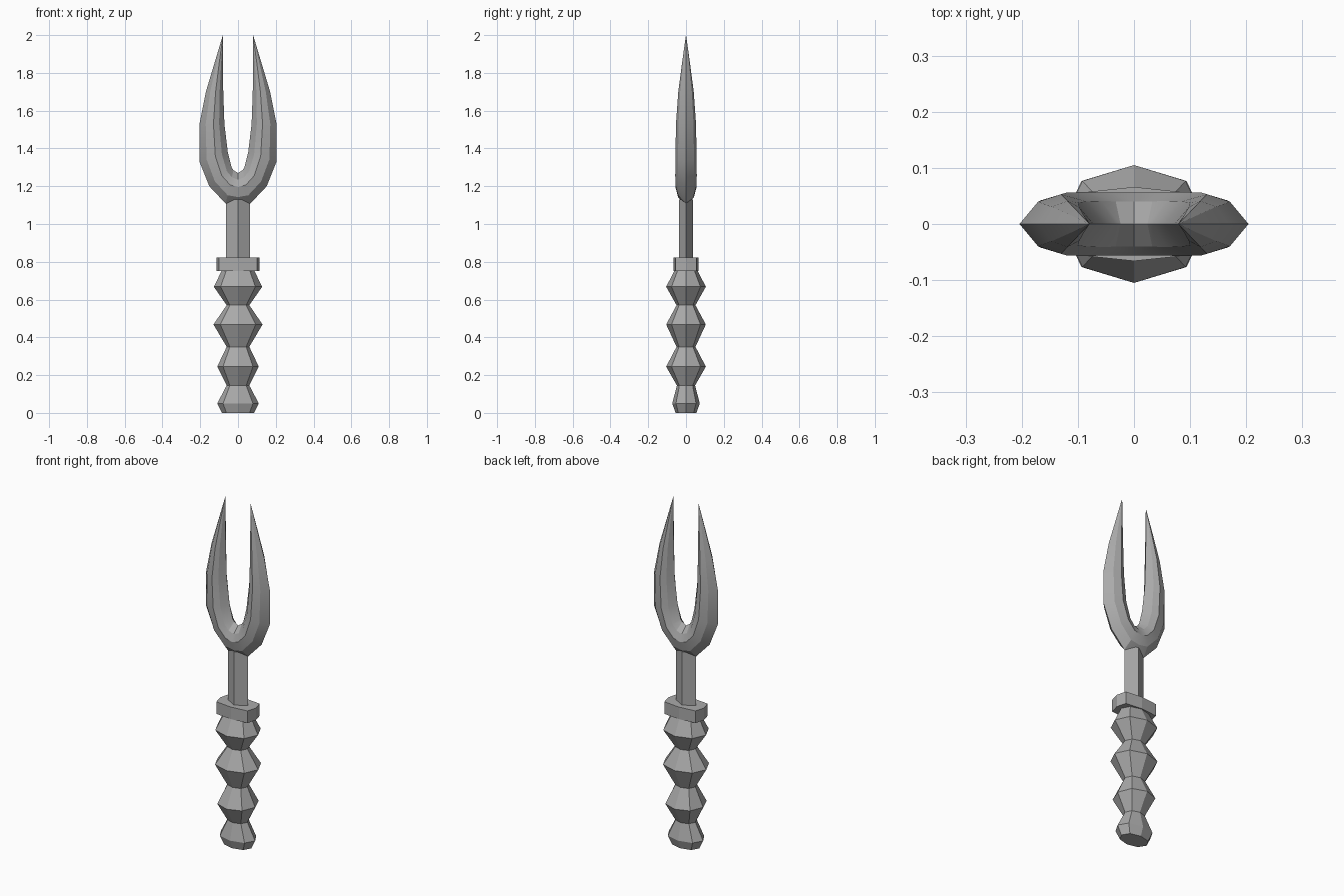
import bpy, bmesh, math

if "Cube" in bpy.data.objects:
    bpy.data.objects.remove(bpy.data.objects["Cube"])

# Dark grey metal
grey = bpy.data.materials.new("dark_grey")
grey.diffuse_color = (.40, .40, .40, 1)
grey.use_nodes = True
grey.node_tree.nodes["Principled BSDF"].inputs["Base Color"].default_value = grey.diffuse_color


def finish(name, bm):
    bmesh.ops.remove_doubles(bm, verts=bm.verts[:], dist=0.0003)
    bmesh.ops.recalc_face_normals(bm, faces=bm.faces[:])
    me = bpy.data.meshes.new(name)
    bm.to_mesh(me)
    bm.free()
    me.materials.append(grey)
    ob = bpy.data.objects.new(name, me)
    bpy.context.collection.objects.link(ob)
    return ob


def loft(bm, rings):
    """Skin equal-length closed rings."""
    rows = [[bm.verts.new(p) for p in r] for r in rings]
    n = len(rows[0])
    for a, b in zip(rows, rows[1:]):
        for i in range(n):
            j = (i + 1) % n
            bm.faces.new((a[i], a[j], b[j], b[i]))
    return rows


def octagon(cx, cy):
    return [(1, 0), (cx, cy), (0, 1), (-cx, cy),
            (-1, 0), (-cx, -cy), (0, -1), (cx, -cy)]


def column(name, levels, shape):
    """Capped flattened column; levels are (z, half width, half depth)."""
    bm = bmesh.new()
    rows = loft(bm, [[(x * w, y * d, z) for x, y in shape] for z, w, d in levels])
    bm.faces.new(rows[0][::-1])
    bm.faces.new(rows[-1])
    return finish(name, bm)


# Beaded grip
column("handle", [
    (0, .085, .055), (.05, .11, .073), (.145, .06, .048), (.245, .11, .105),
    (.35, .06, .05), (.468, .13, .105), (.57, .06, .05), (.668, .128, .105),
    (.755, .085, .06)], octagon(.72, .73))

# Collar and diamond-section shaft
column("collar", [(.752, .115, .066), (.822, .115, .066)], octagon(.87, .84))
column("shaft", [(.80, .063, .036), (1.13, .063, .036)],
       [(1, 0), (0, 1), (-1, 0), (0, -1)])

# Two-pronged head: sections (outer x, outer z, inner x, inner z, half depth)
sections = [
    (.000, 1.10, .000, 1.27, .056),
    (.065, 1.108, .024, 1.285, .056),
    (.152, 1.20, .034, 1.300, .057),
    (.204, 1.33, .054, 1.38, .056),
    (.204, 1.53, .072, 1.53, .053),
    (.170, 1.70, .078, 1.70, .041),
    (.122, 1.86, .080, 1.86, .020),
    (.080, 2.00, .0795, 1.999, .0005)]
# Position from outer to inner edge, and share of the half depth
profile = [(0, 0), (.25, -.75), (.56, -1), (.79, -.72),
           (1, 0), (.79, .72), (.56, 1), (.25, .75)]
bm = bmesh.new()
for side in (1, -1):
    loft(bm, [[(side * (xo + (xi - xo) * f), t * g, zo + (zi - zo) * f)
               for f, g in profile] for xo, zo, xi, zi, t in sections])
fork = finish("fork_head", bm)

bpy.context.view_layer.objects.active = fork
fork.select_set(True)
bpy.ops.object.shade_smooth_by_angle(angle=math.radians(20))
